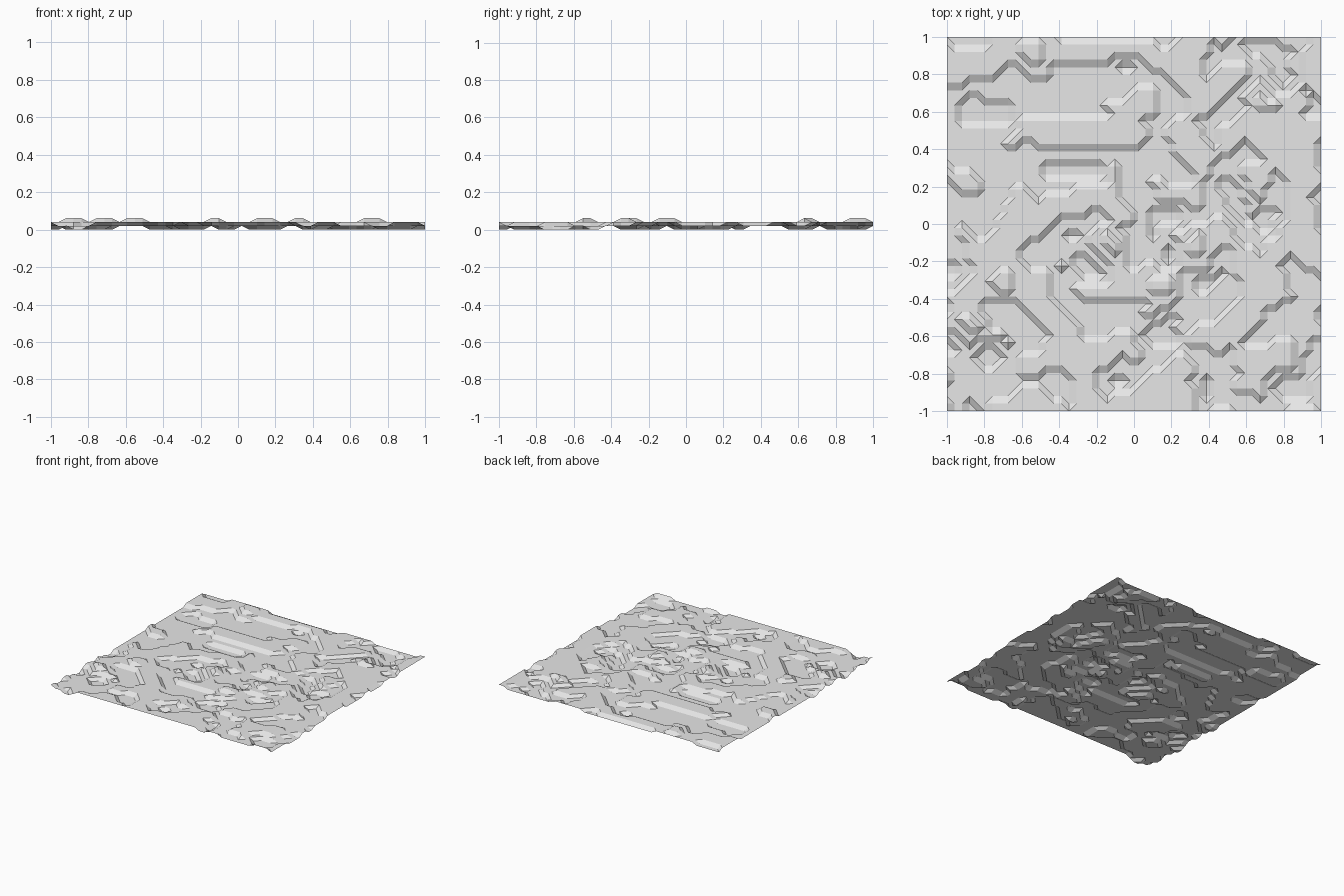
import bpy, bmesh
from mathutils import Vector, noise

if "Cube" in bpy.data.objects:
    bpy.data.objects.remove(bpy.data.objects["Cube"])

N = 49            # cells per side
CELL = 2 / N
STEP = 0.0205     # height of one terrace

# terraces and pits, as strokes from (x0, y0) to (x1, y1)
RIDGES = [(-.65, .92, 0, .92), (-.5, .5, 0, .5), (-.25, -.33, 0, -.33),
          (-.05, -.93, .3, -.93), (.45, -.6, .75, -.3), (.75, -.15, .9, 0),
          (.35, .65, .5, .8), (.65, .5, .85, .65), (-.55, -.4, -.35, -.6),
          (-.35, .1, -.2, .15), (.6, -.72, .8, -.72)]
PITS = [(-.45, .28, -.2, .28), (-.68, -.2, -.66, -.26), (-.28, -.22, -.2, -.22),
        (.12, .05, .2, .05), (.5, .2, .55, .1), (-.8, -.72, -.75, -.72),
        (.8, -.88, .9, -.88), (.1, -.6, .2, -.6)]
LOWS = [(-.55, .73, -.05, .73), (-.5, .37, 0, .37), (-.25, -.45, 0, -.45),
        (.5, -.78, .85, -.45)]
PEAKS = [(-.9, -.54), (-.7, -.3), (-.54, .92), (-.14, -.12), (.14, -.3),
         (.32, -.12), (.71, .66)]


def stroke_distance(p, s):
    a, b = Vector(s[:2]), Vector(s[2:])
    t = max(0, min(1, (p - a).dot(b - a) / max((b - a).length_squared, 1e-9)))
    return (p - a.lerp(b, t)).length


def level(x, y):
    p = Vector((x, y))
    for q in PEAKS:
        d = (p - Vector(q)).length
        if d < 0.065:
            return 3
        if d < 0.12:
            return 2
    for strokes, radius, lv in ((PITS, .05, 0), (RIDGES, .075, 2), (LOWS, .06, 1)):
        if any(stroke_distance(p, s) < radius for s in strokes):
            return lv
    n = noise.noise(Vector((x * 6 + 3.3, y * 6 + 7.1, 0.4)))
    return max(0, min(2, round(1.35 + 1.9 * n)))


# stepped heights, limited to one terrace per cell
H = [[level(-1 + i * CELL, -1 + j * CELL) for j in range(N + 1)] for i in range(N + 1)]
for _ in range(3):
    H = [[min(H[i][j], 1 + min(H[a][b]
              for a in range(max(0, i - 1), min(N, i + 1) + 1)
              for b in range(max(0, j - 1), min(N, j + 1) + 1)))
          for j in range(N + 1)] for i in range(N + 1)]

# terrain sheet, each cell split along its more level diagonal
bm = bmesh.new()
V = [[bm.verts.new((-1 + i * CELL, -1 + j * CELL, H[i][j] * STEP))
      for j in range(N + 1)] for i in range(N + 1)]
for i in range(N):
    for j in range(N):
        a, b, c, d = V[i][j], V[i + 1][j], V[i + 1][j + 1], V[i][j + 1]
        if abs(a.co.z - c.co.z) <= abs(b.co.z - d.co.z):
            tris = ((a, b, c), (a, c, d))
        else:
            tris = ((a, b, d), (b, c, d))
        for t in tris:
            bm.faces.new(t)
mesh = bpy.data.meshes.new("terrain_sheet")
bm.to_mesh(mesh)
bm.free()

# plain grey colour
grey = bpy.data.materials.new("light_grey")
grey.diffuse_color = (0.8, 0.8, 0.8, 1)
grey.use_nodes = True
grey.node_tree.nodes["Principled BSDF"].inputs["Base Color"].default_value = grey.diffuse_color
mesh.materials.append(grey)
terrain = bpy.data.objects.new("terrain_sheet", mesh)
bpy.context.collection.objects.link(terrain)
